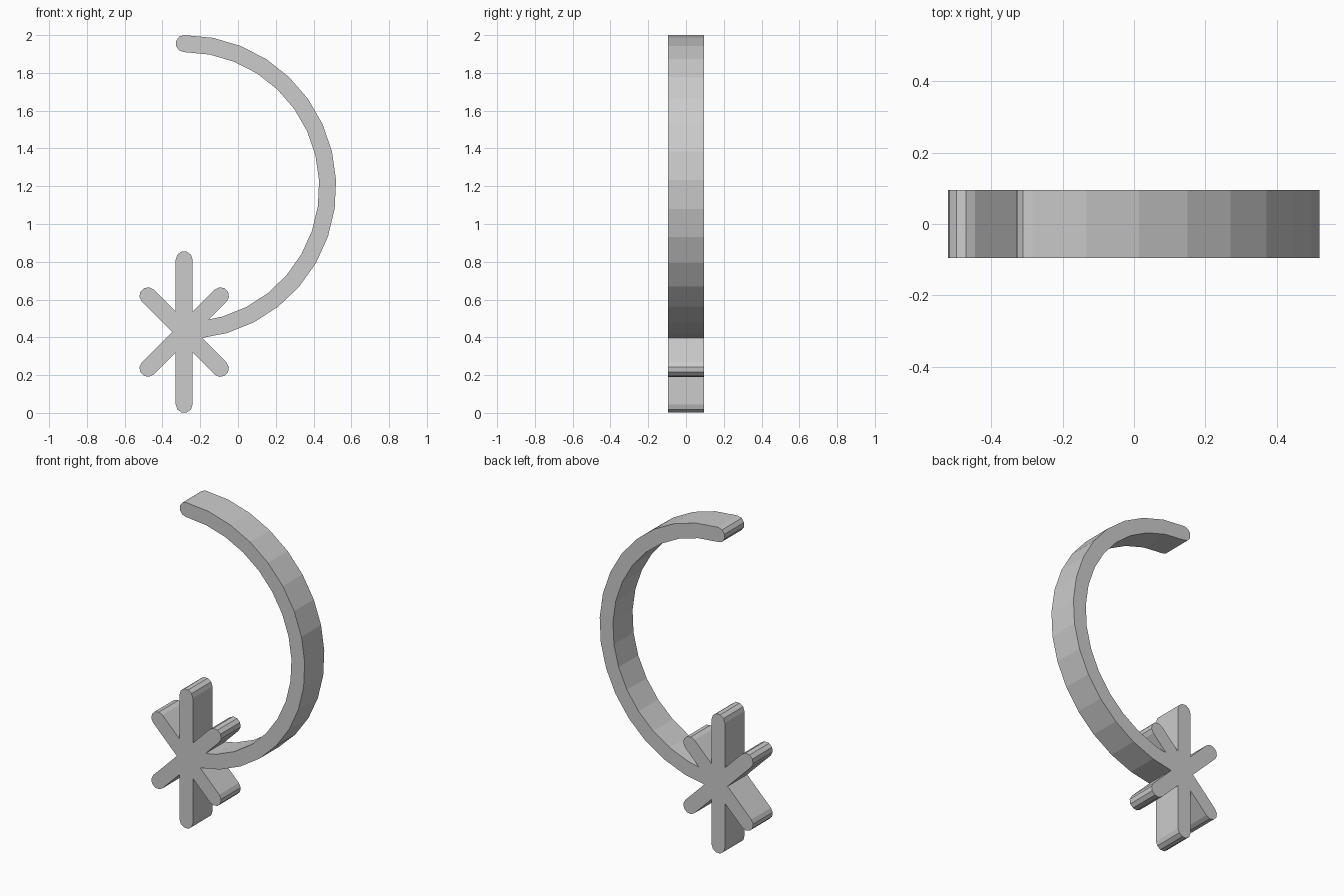
import bpy
import bmesh
from math import sin, cos, pi, radians

cube = bpy.data.objects.get("Cube")
if cube:
    bpy.data.objects.remove(cube, do_unlink=True)

HALF_WIDTH = 0.045
HALF_DEPTH = 0.095
CAP_SIDES = 5
STAR_X, STAR_Z = -0.285, 0.428
ARC_Z, ARC_RADIUS = 1.195, 0.76

grey = bpy.data.materials.new("light grey")
grey.use_nodes = True
grey.diffuse_color = (0.6, 0.6, 0.6, 1)
grey.node_tree.nodes["Principled BSDF"].inputs["Base Color"].default_value = (0.6, 0.6, 0.6, 1)


def around(x, z, angle):
    return x + HALF_WIDTH * cos(angle), z + HALF_WIDTH * sin(angle)


def round_cap(x, z, heading):
    """Half-circle running from the right to the left of the heading."""
    return [around(x, z, heading - pi / 2 + pi * i / CAP_SIDES) for i in range(CAP_SIDES + 1)]


def stroke(name, path):
    """Extruded band with rounded ends along (x, z, heading) stations."""
    outline = [around(x, z, h - pi / 2) for x, z, h in path[1:-1]]
    outline += round_cap(*path[-1])
    outline += [around(x, z, h + pi / 2) for x, z, h in reversed(path[1:-1])]
    x, z, h = path[0]
    outline += round_cap(x, z, h + pi)

    bm = bmesh.new()
    face = bm.faces.new([bm.verts.new((x, -HALF_DEPTH, z)) for x, z in outline])
    extruded = bmesh.ops.extrude_face_region(bm, geom=[face])
    verts = [v for v in extruded["geom"] if isinstance(v, bmesh.types.BMVert)]
    bmesh.ops.translate(bm, verts=verts, vec=(0, 2 * HALF_DEPTH, 0))
    bmesh.ops.recalc_face_normals(bm, faces=bm.faces)
    mesh = bpy.data.meshes.new(name)
    bm.to_mesh(mesh)
    bm.free()
    mesh.materials.append(grey)
    obj = bpy.data.objects.new(name, mesh)
    bpy.context.collection.objects.link(obj)
    return obj


def star_bar(name, angle, reach):
    dx, dz = reach * cos(angle), reach * sin(angle)
    return stroke(name, [(STAR_X - dx, STAR_Z - dz, angle), (STAR_X + dx, STAR_Z + dz, angle)])


# Large faceted arc, from its free top end down to the star centre
turns = [radians(min(i * 360 / 33, 180)) for i in range(18)]
hook = stroke("hook_and_star", [
    (STAR_X + ARC_RADIUS * sin(t), ARC_Z + ARC_RADIUS * cos(t), -t) for t in turns])

# Six-armed star: one upright bar and two shorter diagonals
bars = [
    star_bar("upright_bar", pi / 2, 0.383),
    star_bar("rising_bar", pi / 4, 0.272),
    star_bar("falling_bar", -pi / 4, 0.272),
]

# Merge the bars into one solid
bpy.context.view_layer.objects.active = hook
for bar in bars:
    union = hook.modifiers.new("union", "BOOLEAN")
    union.operation = "UNION"
    union.solver = "EXACT"
    union.object = bar
    bpy.ops.object.modifier_apply(modifier=union.name)
    bpy.data.objects.remove(bar, do_unlink=True)
